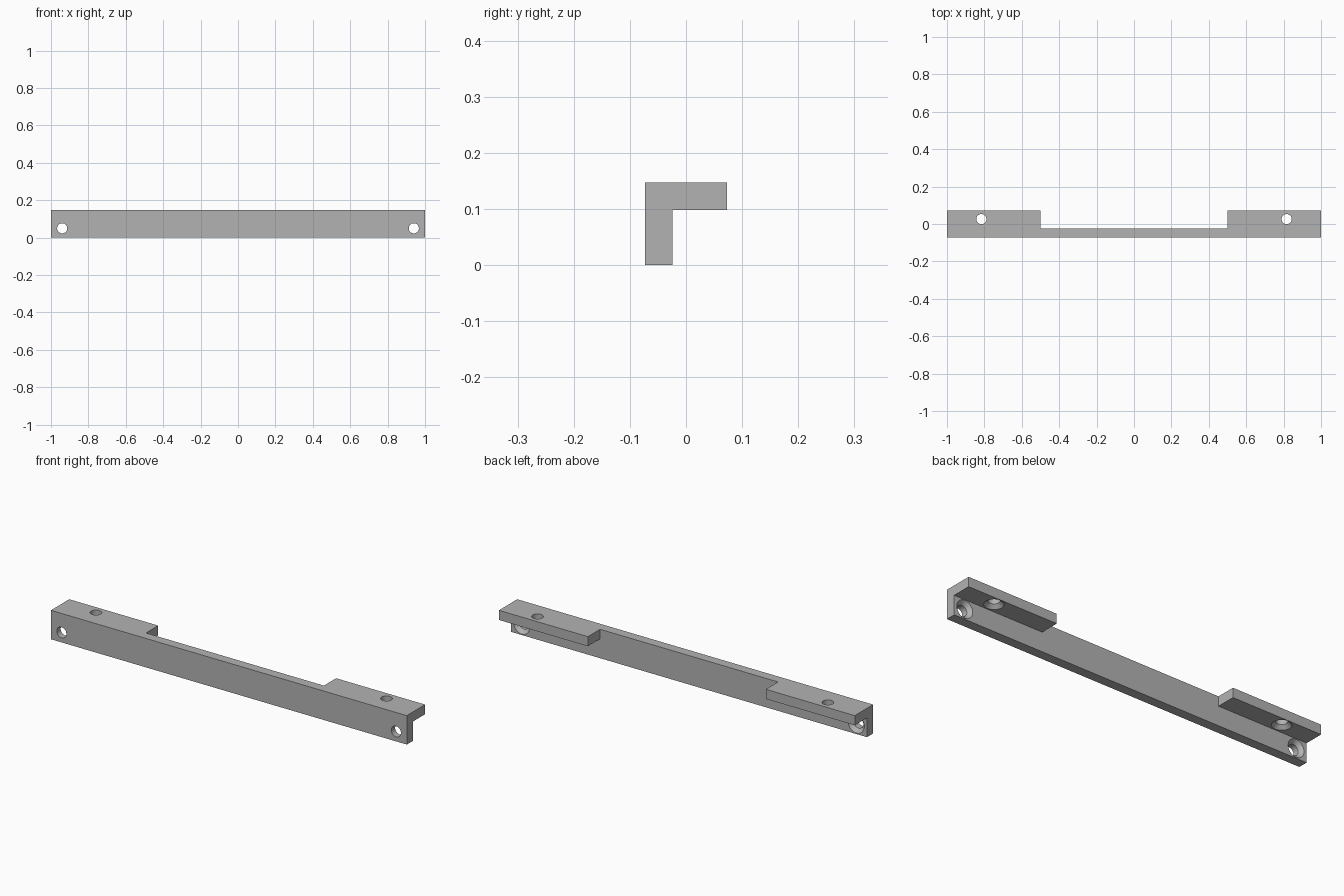
import bpy
import bmesh
from math import pi
from mathutils import Matrix, Vector

if "Cube" in bpy.data.objects:
    bpy.data.objects.remove(bpy.data.objects["Cube"], do_unlink=True)

HALF = 0.0735          # half of the depth and height of the L section
THICK = 0.049
TALL = 2 * HALF
INNER = -HALF + THICK  # back face of the wall
UNDER = TALL - THICK   # underside of the flange
HOLE, SINK, SINK_DEPTH = 0.027, 0.045, 0.018

grey = bpy.data.materials.new("grey metal")
grey.use_nodes = True
colour = (0.45, 0.45, 0.45, 1)
grey.diffuse_color = colour
grey.node_tree.nodes["Principled BSDF"].inputs["Base Color"].default_value = colour


def make_object(name, bm):
    bmesh.ops.recalc_face_normals(bm, faces=bm.faces)
    mesh = bpy.data.meshes.new(name)
    bm.to_mesh(mesh)
    bm.free()
    mesh.materials.append(grey)
    obj = bpy.data.objects.new(name, mesh)
    bpy.context.collection.objects.link(obj)
    return obj


def extrude_profile(name, points, x0, x1):
    """Closed (y, z) profile extruded along x."""
    bm = bmesh.new()
    face = bm.faces.new([bm.verts.new((x0, y, z)) for y, z in points])
    result = bmesh.ops.extrude_face_region(bm, geom=[face])
    verts = [v for v in result["geom"] if isinstance(v, bmesh.types.BMVert)]
    bmesh.ops.translate(bm, verts=verts, vec=(x1 - x0, 0, 0))
    return make_object(name, bm)


def screw_cutter(name, matrix):
    """Turned cutter: surface at local z = 0, bore towards -z."""
    profile = [(0, 0.02), (SINK, 0.02), (SINK, 0), (HOLE, -SINK_DEPTH),
               (HOLE, -2 * THICK), (0, -2 * THICK)]
    bm = bmesh.new()
    verts = [bm.verts.new((r, 0, z)) for r, z in profile]
    edges = [bm.edges.new(pair) for pair in zip(verts, verts[1:])]
    bmesh.ops.spin(bm, geom=verts + edges, cent=(0, 0, 0), axis=(0, 0, 1),
                   angle=2 * pi, steps=40, use_duplicate=False)
    bmesh.ops.remove_doubles(bm, verts=bm.verts, dist=0.0001)
    bmesh.ops.transform(bm, matrix=matrix, verts=bm.verts)
    return make_object(name, bm)


# L-shaped bar
bar = extrude_profile("mounting_bracket", [
    (-HALF, 0), (INNER, 0), (INNER, UNDER),
    (HALF, UNDER), (HALF, TALL), (-HALF, TALL)], -1, 1)

# Flange gap in the middle
cutters = [extrude_profile("flange_gap_cutter", [
    (INNER, -0.1), (0.2, -0.1), (0.2, 0.3), (INNER, 0.3)], -0.5, 0.5)]

# Countersunk screw holes, sunk from the inner faces
for side in (-1, 1):
    wall = Matrix.Translation(Vector((side * 0.94, INNER, 0.05))) @ Matrix.Rotation(-pi / 2, 4, "X")
    flange = Matrix.Translation(Vector((side * 0.816, 0.026, UNDER))) @ Matrix.Rotation(pi, 4, "X")
    cutters.append(screw_cutter("wall_hole_cutter", wall))
    cutters.append(screw_cutter("flange_hole_cutter", flange))

bpy.ops.object.select_all(action="DESELECT")
bpy.context.view_layer.objects.active = bar
bar.select_set(True)
for cutter in cutters:
    cutter.hide_render = True
    cut = bar.modifiers.new("cut", "BOOLEAN")
    cut.operation = "DIFFERENCE"
    cut.solver = "EXACT"
    cut.object = cutter
    bpy.ops.object.modifier_apply(modifier=cut.name)
    bpy.data.objects.remove(cutter, do_unlink=True)

bpy.ops.object.shade_smooth_by_angle(angle=pi / 6)
